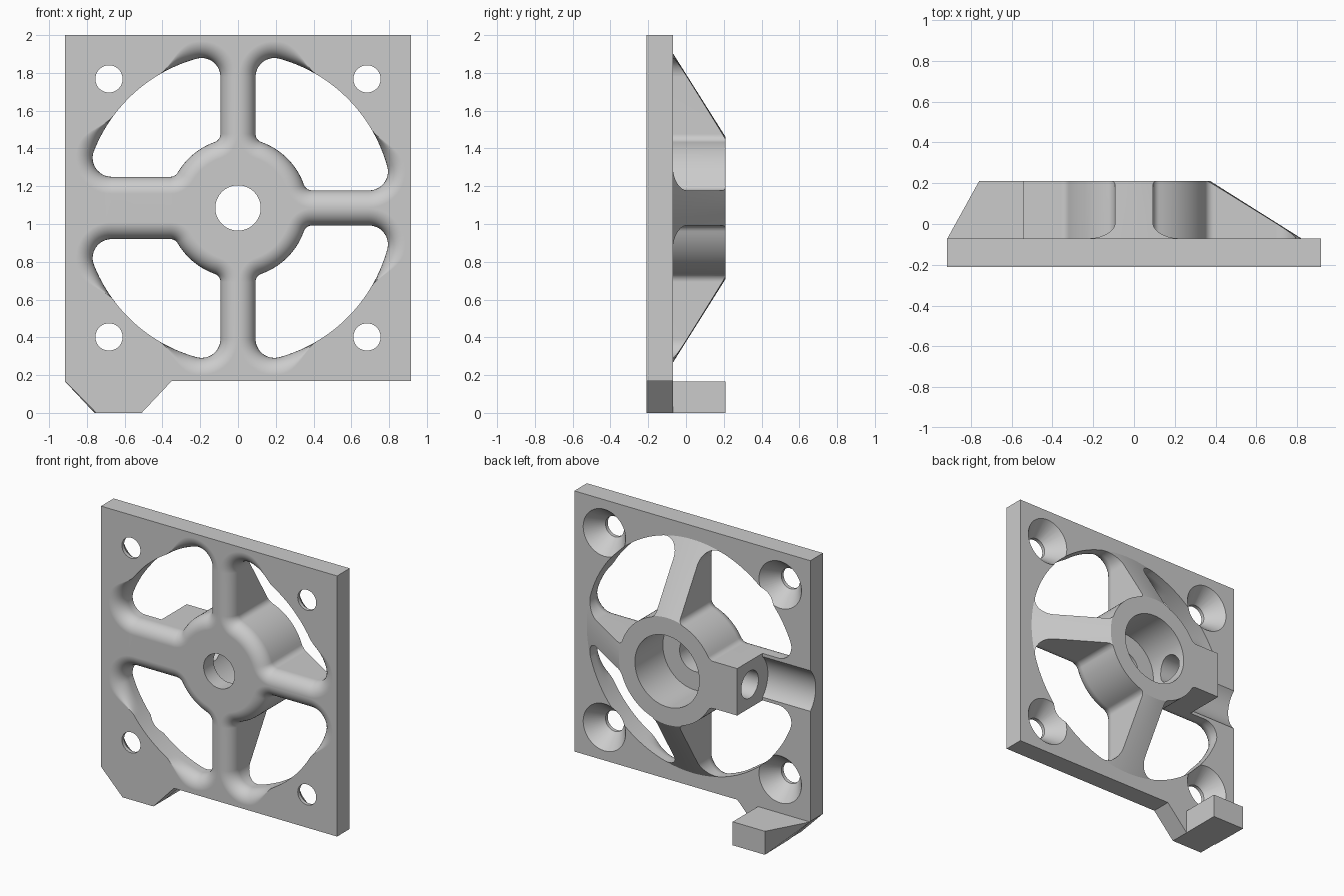
import bpy, bmesh, math
from math import pi, sin, cos, sqrt, atan2, radians
from mathutils import Matrix, Vector

if "Cube" in bpy.data.objects:
    bpy.data.objects.remove(bpy.data.objects["Cube"])

CZ = 1.085                        # height of the hub axis
FRONT, SEAT, BACK = -0.21, -0.07, 0.21
HUB, RIM = 0.37, 0.82             # inner and outer window radii
RIB, ARM = 0.093, 0.165           # half widths of the ribs and the wide arm
ROUND = 0.09                      # rounding of the front edges

grey = bpy.data.materials.new("grey")
grey.use_nodes = True
grey.diffuse_color = (0.6, 0.6, 0.6, 1)
grey.node_tree.nodes["Principled BSDF"].inputs["Base Color"].default_value = (0.6, 0.6, 0.6, 1)


def finish(name, bm):
    bmesh.ops.recalc_face_normals(bm, faces=bm.faces)
    mesh = bpy.data.meshes.new(name)
    bm.to_mesh(mesh)
    bm.free()
    mesh.materials.append(grey)
    obj = bpy.data.objects.new(name, mesh)
    bpy.context.collection.objects.link(obj)
    return obj


def loft(name, loops):
    """Closed solid through a stack of equal-length loops."""
    bm = bmesh.new()
    rows = [[bm.verts.new(p) for p in loop] for loop in loops]
    n = len(rows[0])
    for a, b in zip(rows, rows[1:]):
        for i in range(n):
            j = (i + 1) % n
            bm.faces.new((a[i], a[j], b[j], b[i]))
    bm.faces.new(rows[0])
    bm.faces.new(rows[-1])
    return finish(name, bm)


def box(name, x, y, z):
    return loft(name, [[(x[0], v, z[0]), (x[1], v, z[0]), (x[1], v, z[1]), (x[0], v, z[1])] for v in y])


def turned(name, profile, x=0, z=CZ, n=96):
    """Solid of revolution about a front-to-back axis; profile is (y, radius)."""
    return loft(name, [[(x + r * cos(2 * pi * i / n), y, z + r * sin(2 * pi * i / n))
                        for i in range(n)] for y, r in profile])


def cross_rod(name, x0, x1, y, r, n=64):
    return loft(name, [[(x, y + r * cos(2 * pi * i / n), CZ + r * sin(2 * pi * i / n))
                        for i in range(n)] for x in (x0, x1)])


def combine(target, tool, operation):
    mod = target.modifiers.new("join", "BOOLEAN")
    mod.operation, mod.object, mod.solver = operation, tool, "EXACT"
    bpy.context.view_layer.objects.active = target
    bpy.ops.object.modifier_apply(modifier=mod.name)
    bpy.data.objects.remove(tool)


def window_outline(a, b, corner=0.1, inner=0.045):
    """Quadrant opening as (point, outward normal, front rounding weight)."""
    out = []

    def arc(c, r, t0, t1, n, side=1, fade=False):
        for i in range(n + 1):
            t = t0 + (t1 - t0) * i / n
            w = 1
            if fade:
                w = max(0, 1 - min(t - t0, t1 - t) / radians(15))
                w = w * w * (3 - 2 * w)
            d = Vector((cos(t), sin(t)))
            p = c + d * r
            if not out or (p - out[-1][0]).length > 1e-4:
                out.append((p, d * side, w))

    def centre(offset, radius, f):
        return sqrt(radius ** 2 - (offset + f) ** 2), offset + f

    low_out = Vector(centre(b, RIM - corner, corner))
    high_out = Vector(centre(a, RIM - corner, corner)[::-1])
    low_in = Vector(centre(b, HUB + inner, inner))
    high_in = Vector(centre(a, HUB + inner, inner)[::-1])
    ang = lambda v: atan2(v.y, v.x)
    zero = Vector((0, 0))
    arc(low_out, corner, -pi / 2, ang(low_out), 14)
    arc(zero, RIM, ang(low_out), ang(high_out), 40, fade=True)
    arc(high_out, corner, ang(high_out), pi, 14)
    arc(high_in, inner, pi, ang(high_in) + pi, 8)
    arc(zero, HUB, ang(high_in), ang(low_in), 18, side=-1)
    arc(low_in, inner, ang(low_in) + pi, 1.5 * pi, 8)
    return out


# Square plate with the chamfered foot
outline = [(-0.917, 2), (0.917, 2), (0.917, 0.17), (-0.35, 0.17),
           (-0.51, 0), (-0.75, 0), (-0.917, 0.17)]
body = loft("fan_grille_plate", [[(x, y, z) for x, z in outline] for y in (FRONT, SEAT)])

# Conical back for the hub and ribs, removed where the open channel runs
cone = turned("cone", [(-0.12, 0.8995), (SEAT, RIM), (BACK, 0.375)], n=128)
combine(cone, box("clear", (-1, -0.545), (-0.5, 0.5), (CZ - 0.75, CZ + 0.75)), "DIFFERENCE")
combine(body, cone, "UNION")
combine(body, box("arm", (-0.545, 0), (-0.15, BACK), (CZ - 0.18, CZ + 0.18)), "UNION")

# Four windows with rounded front edges
steps = [radians(90 * i / 8) for i in range(9)]
levels = [(-0.3, ROUND)] + [(FRONT + ROUND * (1 - cos(t)), ROUND * (1 - sin(t))) for t in steps] + [(0.4, 0)]
for sx in (-1, 1):
    for sz in (-1, 1):
        pts = window_outline(RIB, ARM if sx < 0 else RIB)
        loops = []
        for y, off in levels:
            ring = [p + d * off * w for p, d, w in pts]
            loops.append([(sx * p.x, y, CZ + sz * p.y) for p in ring])
        combine(body, loft("window", loops), "DIFFERENCE")

# Stepped centre bore
combine(body, turned("bore", [(-0.4, 0.12), (0, 0.12)]), "DIFFERENCE")
combine(body, turned("pocket", [(-0.1, 0.25), (0.4, 0.25)]), "DIFFERENCE")

# Side hole in the arm and the channel leading to it
combine(body, cross_rod("side_hole", -0.7, -0.1, 0.07, 0.095), "DIFFERENCE")
combine(body, cross_rod("channel", -1.2, -0.545, 0.07, 0.2), "DIFFERENCE")

# Countersunk corner holes
for sx in (-1, 1):
    for sz in (-1, 1):
        sink = [(-0.4, 0.072), (-0.185, 0.072), (SEAT, 0.165), (0, 0.165)]
        combine(body, turned("screw_hole", sink, sx * 0.683, CZ + sz * 0.683, 48), "DIFFERENCE")

# Tab behind the foot
tab = loft("foot_tab", [[(-0.51, SEAT, z), (-0.51, BACK, z), (-0.76, BACK, z), (x, SEAT, z)]
                        for z, x in ((0, -0.755), (0.165, -0.915))])

# Smooth curved faces, keep edges crisp
bpy.ops.object.select_all(action="DESELECT")
body.select_set(True)
bpy.context.view_layer.objects.active = body
bpy.ops.object.shade_smooth_by_angle(angle=radians(30))
body.modifiers.new("even_normals", "WEIGHTED_NORMAL").keep_sharp = True
